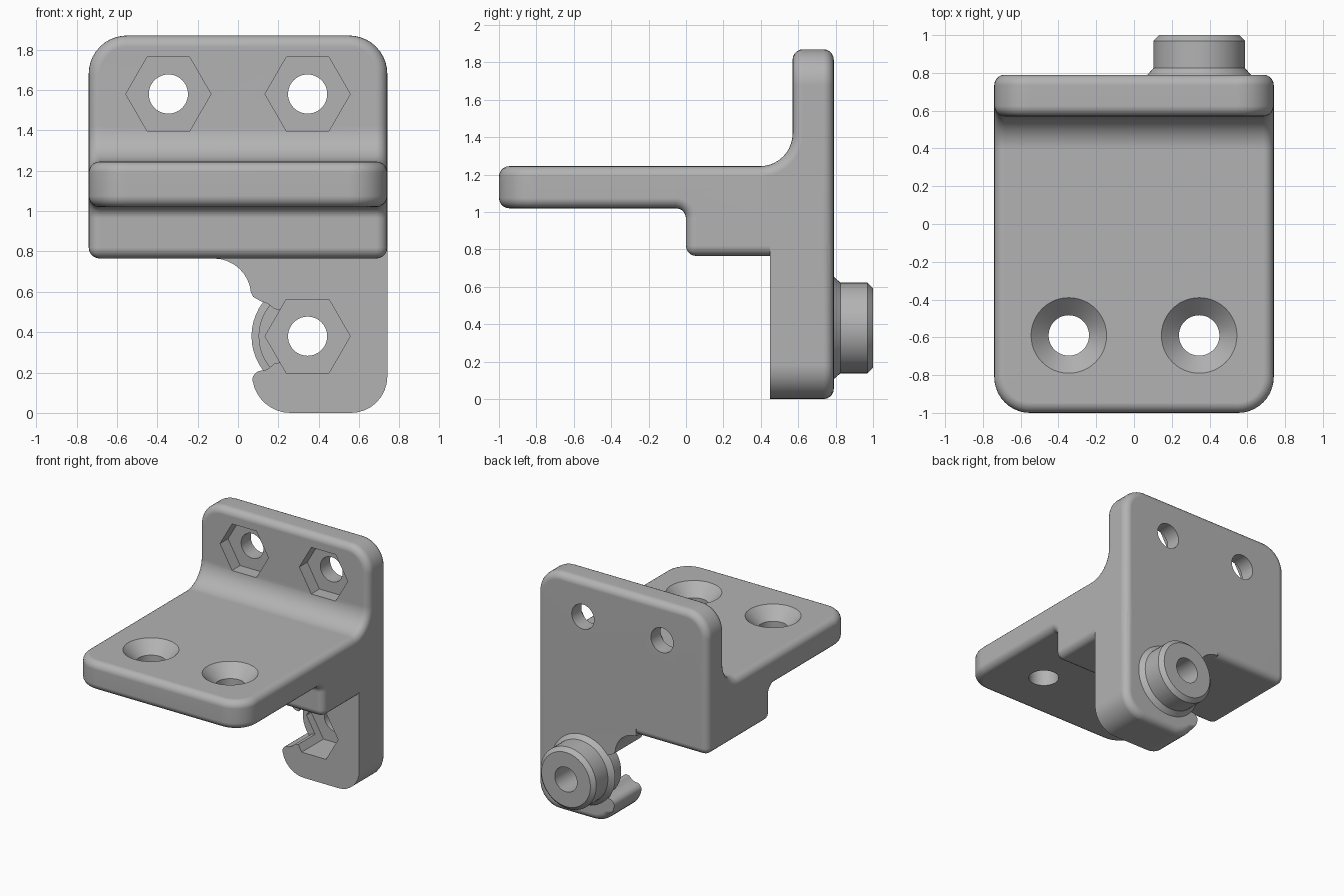
import bpy, bmesh, math
from mathutils import Vector, Matrix

cube = bpy.data.objects.get("Cube")
if cube:
    bpy.data.objects.remove(cube, do_unlink=True)

grey = bpy.data.materials.new("plain grey")
grey.use_nodes = True
GREY = (0.45, 0.45, 0.45, 1)
grey.diffuse_color = GREY
grey.node_tree.nodes["Principled BSDF"].inputs["Base Color"].default_value = GREY

W = 0.74            # half width
BACK = 0.79         # rear face of the upright
R = 0.055           # general edge rounding
BOLT = (0.345, 0.38)


def to_object(name, bm):
    bmesh.ops.recalc_face_normals(bm, faces=bm.faces)
    mesh = bpy.data.meshes.new(name)
    bm.to_mesh(mesh)
    bm.free()
    mesh.materials.append(grey)
    ob = bpy.data.objects.new(name, mesh)
    bpy.context.collection.objects.link(ob)
    return ob


def prism(points, along):
    """Extrude a closed outline of 3D points."""
    bm = bmesh.new()
    face = bm.faces.new([bm.verts.new(p) for p in points])
    new = bmesh.ops.extrude_face_region(bm, geom=[face])["geom"]
    bmesh.ops.translate(bm, vec=along, verts=[v for v in new if isinstance(v, bmesh.types.BMVert)])
    bmesh.ops.recalc_face_normals(bm, faces=bm.faces)
    return bm


def round_edges(bm, test, radius, steps):
    edges = [e for e in bm.edges if test(e)]
    bmesh.ops.bevel(bm, geom=edges, offset=radius, segments=steps, profile=0.5,
                    affect="EDGES", clamp_overlap=False)


def line_at(axis, **at):
    """Test for edges that run along an axis through given coordinates."""
    def test(e):
        a, b = (v.co for v in e.verts)
        d = (b - a).normalized()
        return abs(d["xyz".index(axis)]) > 0.99 and all(
            abs(a["xyz".index(k)] - v) < 0.005 for k, v in at.items())
    return test


def revolve(name, profile, matrix, steps=48):
    """Solid of revolution about local z from (radius, height) pairs."""
    bm = bmesh.new()
    rings = []
    for r, h in profile:
        ang = [2 * math.pi * i / steps for i in range(steps)]
        rings.append([bm.verts.new(matrix @ Vector((r * math.cos(a), r * math.sin(a), h))) for a in ang])
    for low, high in zip(rings, rings[1:]):
        for i in range(steps):
            j = (i + 1) % steps
            bm.faces.new((low[i], low[j], high[j], high[i]))
    bm.faces.new(rings[0])
    bm.faces.new(rings[-1])
    return to_object(name, bm)


def along_y(x, z):
    return Matrix.Translation((x, 0, z)) @ Matrix.Rotation(-math.pi / 2, 4, "X")


def combine(target, tool, mode):
    mod = target.modifiers.new("combine", "BOOLEAN")
    mod.operation, mod.object, mod.solver = mode, tool, "EXACT"
    bpy.context.view_layer.objects.active = target
    bpy.ops.object.modifier_apply(modifier=mod.name)
    bpy.data.objects.remove(tool, do_unlink=True)


def arc(cx, cz, r, start, end, n=8):
    return [(cx + r * math.cos(math.radians(start + (end - start) * i / n)),
             cz + r * math.sin(math.radians(start + (end - start) * i / n))) for i in range(n + 1)]


# Shelf, upright and stepped block from one side profile
side = [(-1, 1.02), (0, 1.02), (0, 0.765), (BACK, 0.765), (BACK, 1.87), (0.57, 1.87), (0.57, 1.245), (-1, 1.245)]
bm = prism([(-W, y, z) for y, z in side], (2 * W, 0, 0))
round_edges(bm, line_at("x", y=0.57, z=1.245), 0.175, 10)
round_edges(bm, line_at("x", y=0, z=1.02), R, 5)
round_edges(bm, line_at("z", y=-1), 0.19, 10)
round_edges(bm, line_at("y", z=1.87), 0.19, 10)
round_edges(bm, lambda e: e.calc_face_angle(0) > math.radians(40), R, 5)
bracket = to_object("bracket", bm)

# Lower leg with a hooked open side
leg = [(W, 0.95), *arc(W - 0.18, 0.18, 0.18, 0, -90), *arc(0.26, 0.19, 0.19, -90, -170),
       *arc(0.12, 0.16, 0.05, 170, 80, 5), (0.155, 0.222), (0.18, 0.245), (0.21, 0.25),
       (0.25, 0.31), (0.25, 0.45), (0.21, 0.51), (0.18, 0.515), (0.15, 0.54), (0.11, 0.555),
       (0.075, 0.575), *arc(-0.12, 0.58, 0.185, 5, 90), (-0.12, 0.95)]
bm = prism([(x, 0.45, z) for x, z in leg], (0, BACK - 0.45, 0))
# soften the rear rim only along the broad outer side
round_edges(bm, lambda e: all(v.co.y > BACK - 0.01 and v.co.z < 0.96 for v in e.verts)
            and (min(v.co.x for v in e.verts) > W - 0.01 or max(v.co.z for v in e.verts) < 0.19)
            and max(v.co.x for v in e.verts) > 0.1, R, 5)
combine(bracket, to_object("leg", bm), "UNION")

# Rear boss with a flared foot and chamfered end
boss = [(0.243, 0.66), (0.243, 0.78), (0.278, 0.785), (0.243, 0.825), (0.243, 0.97), (0.213, 1.0)]
combine(bracket, revolve("boss", boss, along_y(*BOLT)), "UNION")

# Hexagonal nut pockets with bolt holes
for x, z, front, depth in ((-0.345, 1.58, 0.5, 0.67), (0.345, 1.58, 0.5, 0.67), (*BOLT, 0.4, 0.72)):
    combine(bracket, revolve("nut_pocket", [(0.211, front), (0.211, depth)], along_y(x, z), 6), "DIFFERENCE")
    combine(bracket, revolve("bolt_hole", [(0.097, 0.4), (0.097, 1.1)], along_y(x, z)), "DIFFERENCE")

# Countersunk holes in the shelf
for x in (-0.345, 0.345):
    sink = [(0.107, 0.9), (0.107, 1.152), (0.2, 1.245), (0.2, 1.3)]
    combine(bracket, revolve("countersink", sink, Matrix.Translation((x, -0.59, 0))), "DIFFERENCE")

# Smooth rounded edges, crisp corners
bpy.ops.object.select_all(action="DESELECT")
bracket.select_set(True)
bpy.context.view_layer.objects.active = bracket
bpy.ops.object.shade_smooth_by_angle(angle=math.radians(32))
weighted = bracket.modifiers.new("weighted normals", "WEIGHTED_NORMAL")
weighted.keep_sharp = True
